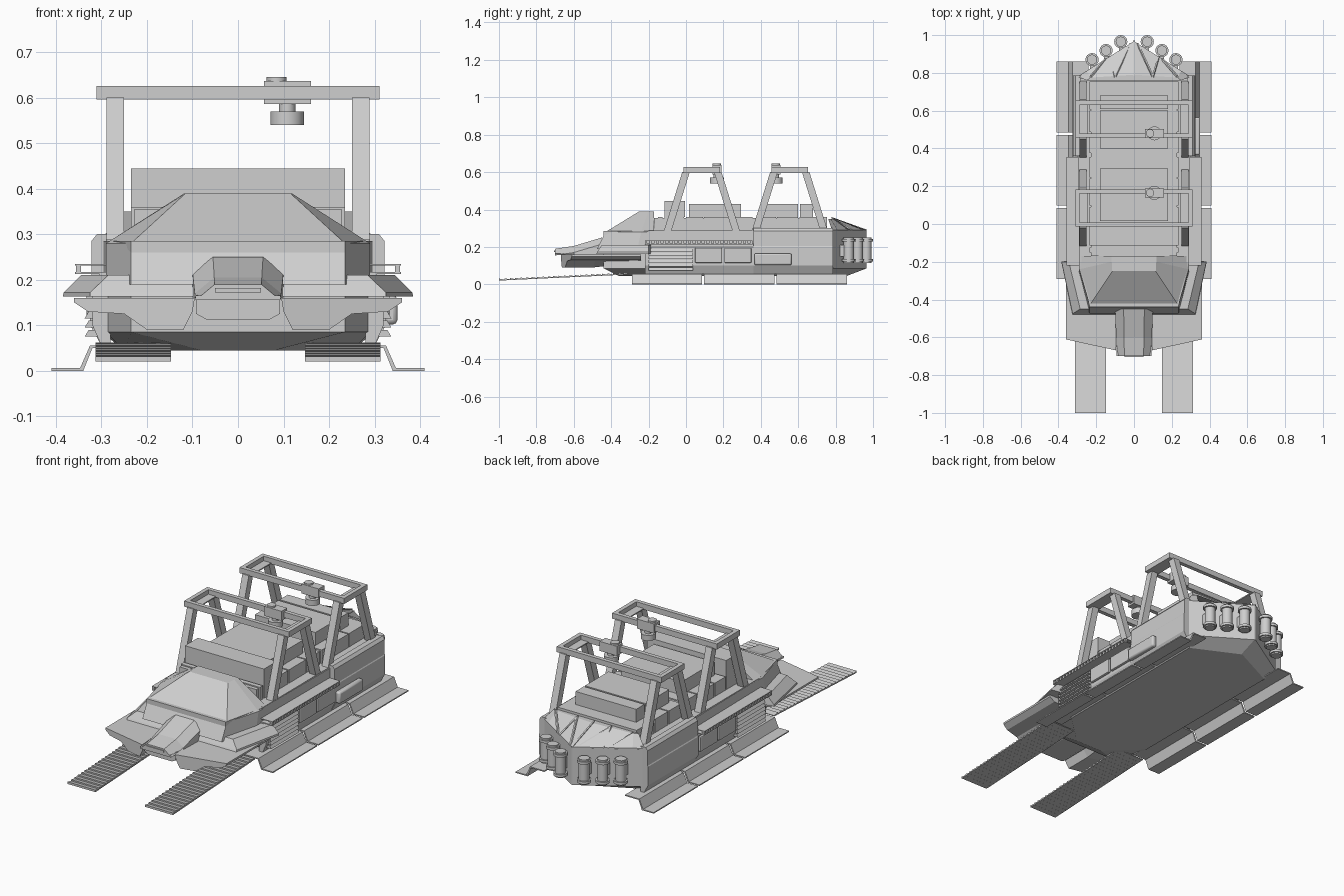
import bpy, bmesh, math
from mathutils import Vector, Matrix

cube = bpy.data.objects.get("Cube")
if cube:
    bpy.data.objects.remove(cube)

grey = bpy.data.materials.new("plain_grey")
grey.use_nodes = True
grey.diffuse_color = (0.62, 0.62, 0.62, 1)
grey.node_tree.nodes["Principled BSDF"].inputs["Base Color"].default_value = (0.62, 0.62, 0.62, 1)


class Part:
    """Collects simple solids and turns them into one named object."""
    def __init__(self, name):
        self.name, self.bm = name, bmesh.new()

    def loft(self, rings):
        vs = [[self.bm.verts.new(p) for p in r] for r in rings]
        n = len(vs[0])
        for a, b in zip(vs, vs[1:]):
            for i in range(n):
                j = (i + 1) % n
                self.bm.faces.new((a[i], a[j], b[j], b[i]))
        self.bm.faces.new(vs[0][::-1])
        self.bm.faces.new(vs[-1])
        return self

    def box(self, x0, x1, y0, y1, z0, z1):
        return self.loft([[(x0, y0, z), (x1, y0, z), (x1, y1, z), (x0, y1, z)] for z in (z0, z1)])

    def prism_y(self, profile, y0, y1):
        return self.loft([[(x, y, z) for x, z in profile] for y in (y0, y1)])

    def beam(self, a, b, w, d):
        off = [(-w, -d), (w, -d), (w, d), (-w, d)]
        return self.loft([[(p[0] + u, p[1] + v, p[2]) for u, v in off] for p in (a, b)])

    def cylinder(self, x, y, z0, z1, r, n=16):
        bmesh.ops.create_cone(self.bm, cap_ends=True, segments=n, radius1=r, radius2=r, depth=z1 - z0,
                              matrix=Matrix.Translation((x, y, (z0 + z1) / 2)))
        return self

    def mirror(self):
        geo = bmesh.ops.duplicate(self.bm, geom=self.bm.verts[:] + self.bm.edges[:] + self.bm.faces[:])
        for v in geo["geom"]:
            if isinstance(v, bmesh.types.BMVert):
                v.co.x *= -1
        return self

    def done(self, smooth=False, bevel=0):
        bmesh.ops.remove_doubles(self.bm, verts=self.bm.verts, dist=0.00001)
        bmesh.ops.recalc_face_normals(self.bm, faces=self.bm.faces)
        me = bpy.data.meshes.new(self.name)
        self.bm.to_mesh(me)
        self.bm.free()
        me.materials.append(grey)
        ob = bpy.data.objects.new(self.name, me)
        bpy.context.collection.objects.link(ob)
        if bevel:
            mod = ob.modifiers.new("rounded_edges", "BEVEL")
            mod.width, mod.segments = bevel, 2
        if smooth:
            bpy.ops.object.select_all(action="DESELECT")
            ob.select_set(True)
            bpy.context.view_layer.objects.active = ob
            bpy.ops.object.shade_smooth_by_angle(angle=math.radians(35))
        return ob


def ring(half, z):
    """Closed outline at height z from the points of its +x half."""
    return [(x, y, z) for x, y in half] + [(-x, y, z) for x, y in reversed(half)]


# Hull with chamfered bottom and pointed stern
plan = [(0.235, -0.44), (0.29, -0.2), (0.30, 0.78), (0.004, 0.965)]
keel = [(0.08, -0.36), (0.25, -0.2), (0.25, 0.74), (0.004, 0.86)]
Part("hull").loft([ring(keel, 0.045), ring(plan, 0.085), ring(plan, 0.285)]).done()

# Side blocks along the hull
Part("rear_side_blocks").prism_y([(0.28, 0.055), (0.30, 0.055), (0.325, 0.1), (0.325, 0.2), (0.322, 0.205),
                                  (0.322, 0.285), (0.31, 0.3), (0.28, 0.3)], 0.36, 0.785).mirror().done()
Part("middle_side_blocks").prism_y([(0.28, 0.055), (0.30, 0.055), (0.32, 0.1), (0.32, 0.2), (0.3, 0.215),
                                    (0.28, 0.215)], -0.22, 0.36).mirror().done()

# Cab: upright wall, then sloped windscreen and roof
cab = Part("cab")
cab.loft([ring([(0.235, -0.475), (0.29, -0.26), (0.29, -0.17)], 0.19),
          ring([(0.235, -0.43), (0.29, -0.24), (0.29, -0.17)], 0.28),
          ring([(0.115, -0.25), (0.118, -0.2), (0.118, -0.17)], 0.39)]).done()

# Flared band around the cab
Part("cab_band").loft([ring([(0.325, -0.48), (0.385, -0.2), (0.28, -0.18)], 0.163),
                       ring([(0.325, -0.475), (0.383, -0.2), (0.28, -0.18)], 0.172),
                       ring([(0.285, -0.45), (0.345, -0.2), (0.28, -0.18)], 0.21)]).done()

# Nose hood and its lower jaw
nose = Part("nose")


def hood(y, top, low, w):
    return [(w, y, low), (w, y, top - 0.035), (w * 0.55, y, top), (-w * 0.55, y, top),
            (-w, y, top - 0.035), (-w, y, low)]


nose.loft([hood(-0.7, 0.19, 0.165, 0.093), hood(-0.6, 0.205, 0.16, 0.095), hood(-0.45, 0.25, 0.16, 0.1)])
nose.prism_y([(0.07, 0.113), (0.092, 0.125), (0.093, 0.166), (-0.093, 0.166), (-0.092, 0.125), (-0.07, 0.113)],
             -0.66, -0.42)
nose.box(-0.05, 0.05, -0.705, -0.66, 0.172, 0.182).done()

# Bent front fenders
fender = Part("front_fenders")
bent = [(0.36, 0.15), (0.33, 0.13), (0.25, 0.125), (0.2, 0.09), (0.12, 0.09), (0.1, 0.13), (0.095, 0.16), (0.36, 0.16)]
fender.loft([[(x, -0.69 + 0.22 * x, z) for x, z in bent],
             [(x, -0.54 + 0.22 * x, z) for x, z in bent],
             [(x, -0.24, max(z, 0.12)) for x, z in bent]]).mirror().done()

# Loading ramps made of overlapping tilted slats
ramp = Part("ramps")
for i in range(24):
    y = -1 + i * 0.029
    z = 0.02 + 0.033 * i / 24
    ramp.loft([[(x, y, z), (x, y + 0.031, z + 0.001), (x, y + 0.031, z + 0.005), (x, y, z + 0.011)]
               for x in (0.147, 0.313)])
ramp.mirror().done()

# Ground skirts, three bent plates per side
skirt = Part("side_skirts")
for y in (-0.29, 0.097, 0.485):
    skirt.prism_y([(0.24, 0.056), (0.325, 0.056), (0.347, 0.006), (0.41, 0.006),
                   (0.41, 0), (0.34, 0), (0.32, 0.05), (0.24, 0.05)], y, y + 0.375)
skirt.mirror().done()

# Fan-shaped stern roof with raised ribs
roof = Part("stern_roof")
rim = [(0.3, 0.78), (0.25, 0.81), (0.004, 0.965)]
ridge = [(0.25, 0.76), (0.23, 0.775), (0.004, 0.79)]
roof.loft([ring(rim, 0.28), ring(rim, 0.29), ring(ridge, 0.35)]).done()
ribs = Part("stern_roof_ribs")
for x0, x1 in ((0, 0), (0.1, 0.02), (0.1, 0.13), (0.23, 0.15)):
    for s in (-1, 1):
        ribs.beam((s * x1, 0.965 - 0.62 * x1, 0.291), (s * x0, 0.78, 0.357), 0.004, 0.006)
ribs.done()

# Stern canisters with end collars
cans = Part("stern_canisters")
for x, y in ((0.07, 0.965), (0.148, 0.918), (0.222, 0.87)):
    cans.cylinder(x, y, 0.115, 0.25, 0.027)
    for z in (0.122, 0.228):
        cans.cylinder(x, y, z, z + 0.014, 0.035)
    cans.box(x - 0.015, x + 0.01, y - 0.06, y, 0.15, 0.21)
cans.mirror().done(smooth=True)

# Cargo deck and crates
Part("cargo_deck").box(-0.29, 0.29, -0.2, 0.77, 0.27, 0.288).done()
crates = Part("lower_crates")
for y0, y1 in ((-0.15, -0.125), (-0.115, -0.01), (0, 0.09), (0.097, 0.24), (0.247, 0.355),
               (0.375, 0.48), (0.487, 0.6), (0.607, 0.755)):
    crates.box(-0.235, 0.235, y0, y1, 0.28, 0.36)
crates.box(-0.228, 0.228, -0.17, 0.755, 0.28, 0.354).done()
Part("tall_crate").box(-0.235, 0.235, -0.115, -0.005, 0.36, 0.445).done()
upper = Part("upper_crates")
for y0, y1 in ((0.015, 0.295), (0.4, 0.6), (0.61, 0.68)):
    upper.box(-0.18, 0.18, y0, y1, 0.355, 0.43)
upper.done()

# Gantry frames, each with a hoist trolley
for label, y, hoist in (("front", 0.085, 0.165), ("rear", 0.555, 0.48)):
    frame = Part(label + "_gantry")
    for s in (-1, 1):
        for e in (-1, 1):
            frame.beam((s * 0.27, y + e * 0.185, 0.28), (s * 0.27, y + e * 0.085, 0.6), 0.019, 0.02)
        frame.box(s * 0.3 - 0.011, s * 0.3 + 0.011, y - 0.098, y + 0.098, 0.596, 0.626)
        frame.box(-0.31, 0.31, y + s * 0.087 - 0.011, y + s * 0.087 + 0.011, 0.596, 0.626)
        frame.box(s * 0.275 - 0.03, s * 0.275 + 0.03, y - 0.096, y + 0.096, 0.596, 0.602)
    frame.done()
    trolley = Part(label + "_hoist")
    trolley.box(0.057, 0.16, hoist - 0.024, hoist + 0.024, 0.586, 0.637)
    trolley.cylinder(0.085, hoist, 0.637, 0.645, 0.022)
    trolley.cylinder(0.108, hoist, 0.565, 0.59, 0.018).cylinder(0.108, hoist, 0.54, 0.57, 0.037)
    trolley.done(smooth=True)

# Perforated side rails
rail = Part("side_rails")
for z in (0.213, 0.231):
    rail.box(0.29, 0.358, -0.22, 0.355, z, z + 0.004)
for i in range(24):
    y = -0.22 + i * 0.0245
    rail.box(0.345, 0.356, y, y + 0.012, 0.215, 0.233)
rail.mirror().done()

# Side louvres and lockers
vents = Part("side_louvres")
for i in range(6):
    z = 0.075 + i * 0.02
    vents.prism_y([(0.3, z), (0.337, z), (0.328, z + 0.015), (0.3, z + 0.015)], -0.2, 0.038)
vents.mirror().done()
lockers = Part("side_lockers")
for y in (0.048, 0.205):
    lockers.box(0.31, 0.333, y, y + 0.145, 0.115, 0.195)
lockers.mirror().done(bevel=0.005)
Part("left_side_case").box(0.32, 0.35, 0.365, 0.565, 0.102, 0.165).done(smooth=True, bevel=0.009)
